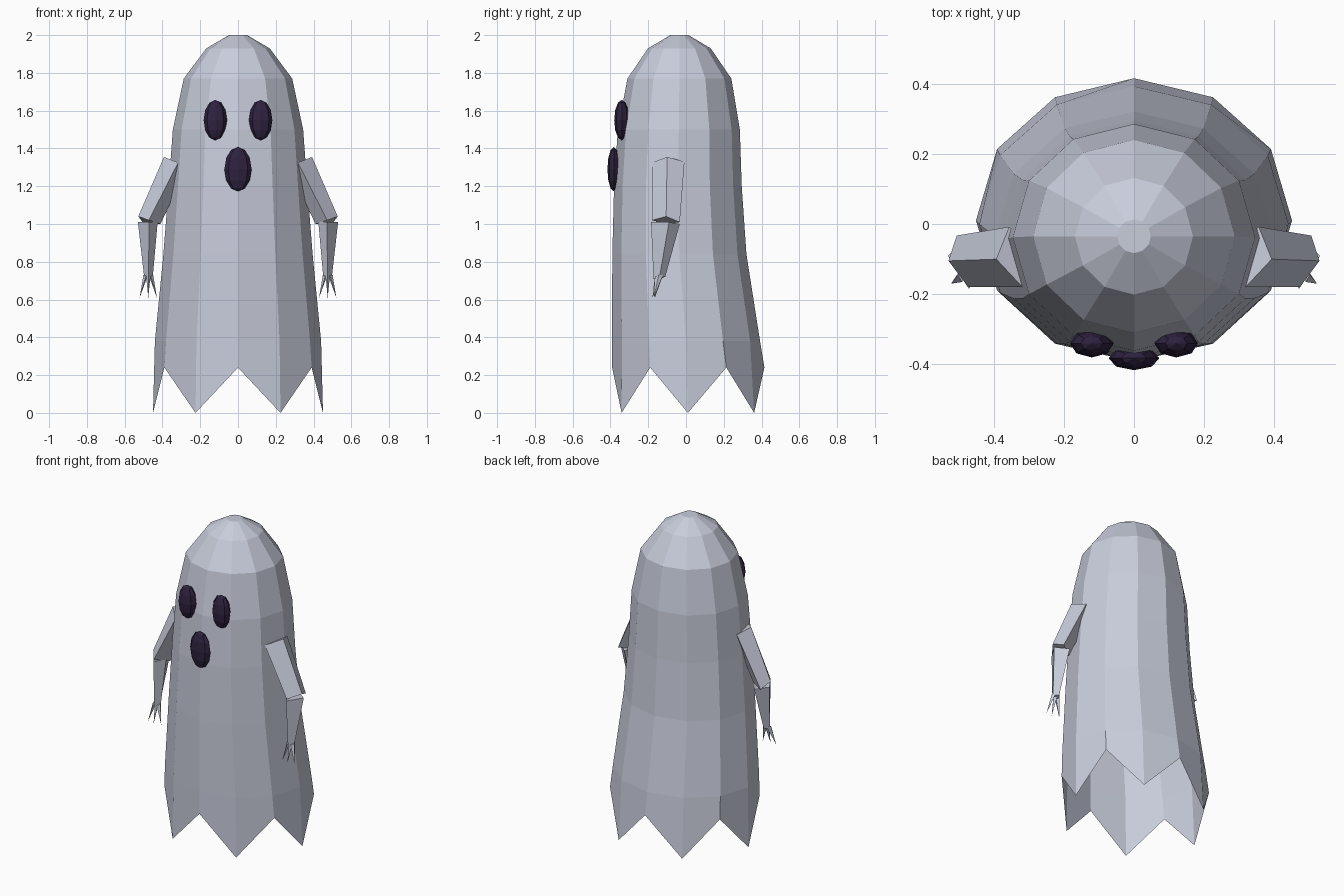
import bpy, bmesh, math
from mathutils import Matrix

if "Cube" in bpy.data.objects:
    bpy.data.objects.remove(bpy.data.objects["Cube"])


def material(name, rgb):
    m = bpy.data.materials.new(name)
    m.diffuse_color = (*rgb, 1)
    m.use_nodes = True
    m.node_tree.nodes["Principled BSDF"].inputs["Base Color"].default_value = m.diffuse_color
    return m


CLOTH = material("pale grey cloth", (0.58, 0.61, 0.71))
DARK = material("dark purple", (0.028, 0.016, 0.05))


def make_object(name, bm, mat, closed=True):
    if closed:
        bmesh.ops.recalc_face_normals(bm, faces=bm.faces[:])
    me = bpy.data.meshes.new(name)
    bm.to_mesh(me)
    bm.free()
    me.materials.append(mat)
    ob = bpy.data.objects.new(name, me)
    bpy.context.collection.objects.link(ob)
    return ob


def bridge(bm, lower, upper):
    n = len(lower)
    for i in range(n):
        j = (i + 1) % n
        bm.faces.new((lower[i], lower[j], upper[j], upper[i]))


def limb(bm, bottom, top):
    """Closed solid between two loops of points with equal counts."""
    a = [bm.verts.new(p) for p in bottom]
    b = [bm.verts.new(p) for p in top]
    bridge(bm, a, b)
    bm.faces.new(a[::-1])
    bm.faces.new(b)


# Sheet body: twelve-sided rings (z, x radius, y radius, y centre), open hem
SIDES = 12
RINGS = [(0.38, 0.44, 0.392, 0.0), (0.84, 0.395, 0.355, -0.035),
         (1.2, 0.367, 0.338, -0.043), (1.5, 0.345, 0.323, -0.038),
         (1.77, 0.287, 0.275, -0.035), (1.93, 0.168, 0.166, -0.035),
         (2.0, 0.048, 0.048, -0.035)]


def ring_point(k, z, rx, ry, cy):
    a = math.tau * k / SIDES
    return (rx * math.cos(a), cy + ry * math.sin(a), z)


bm = bmesh.new()
# Hem alternates between low tips and high notches
hem = [(0.0, 0.45, 0.405, 0.01), (0.24, 0.45, 0.403, 0.012)]
loops = [[bm.verts.new(ring_point(k, *hem[k % 2])) for k in range(SIDES)]]
for ring in RINGS:
    loops.append([bm.verts.new(ring_point(k, *ring)) for k in range(SIDES)])
for low, high in zip(loops, loops[1:]):
    bridge(bm, low, high)
bm.faces.new(loops[-1])
make_object("sheet_body", bm, CLOTH, closed=False)

# Eyes and mouth: flattened faceted ovals
for name, loc, size in (("left_eye", (0.12, -0.34, 1.55), (0.062, 0.04, 0.107)),
                        ("right_eye", (-0.12, -0.34, 1.55), (0.062, 0.04, 0.107)),
                        ("mouth", (0, -0.382, 1.29), (0.072, 0.034, 0.117))):
    bm = bmesh.new()
    bmesh.ops.create_uvsphere(bm, u_segments=8, v_segments=6, radius=1,
                              matrix=Matrix.Translation(loc) @ Matrix.Diagonal((*size, 1)))
    make_object(name, bm, DARK)

# Arms, mirrored left and right
UPPER_TOP = [(0.355, -0.008, 1.33), (0.27, -0.09, 1.30), (0.317, -0.18, 1.325), (0.392, -0.1, 1.355)]
UPPER_END = [(0.505, -0.033, 1.01), (0.41, -0.1, 1.0), (0.472, -0.18, 1.02), (0.528, -0.105, 1.04)]
FORE_TOP = [(0.46, -0.033, 1.0), (0.425, -0.12, 1.015), (0.47, -0.185, 1.01), (0.53, -0.09, 1.01)]
FORE_END = [(0.475, -0.11, 0.72), (0.452, -0.14, 0.71), (0.475, -0.172, 0.71), (0.497, -0.14, 0.72)]

for side, s in (("left", 1), ("right", -1)):
    def flip(points):
        return [(s * x, y, z) for x, y, z in points]

    bm = bmesh.new()
    limb(bm, flip(UPPER_END), flip(UPPER_TOP))
    make_object(side + "_upper_arm", bm, CLOTH)

    bm = bmesh.new()
    limb(bm, flip(FORE_END), flip(FORE_TOP))
    make_object(side + "_forearm", bm, CLOTH)

    # Three pointed fingers spreading from the wrist
    bm = bmesh.new()
    for d, tip_y in ((-1, -0.165), (0, -0.178), (1, -0.17)):
        x = 0.475 + d * 0.014
        base = [(x - 0.012, -0.145, 0.73), (x, -0.165, 0.72),
                (x + 0.012, -0.145, 0.73), (x, -0.122, 0.73)]
        v = [bm.verts.new(p) for p in flip(base)]
        tip = bm.verts.new((s * (0.475 + d * 0.046), tip_y, 0.608))
        bm.faces.new(v)
        for i in range(4):
            bm.faces.new((v[i], v[(i + 1) % 4], tip))
    make_object(side + "_fingers", bm, CLOTH)
